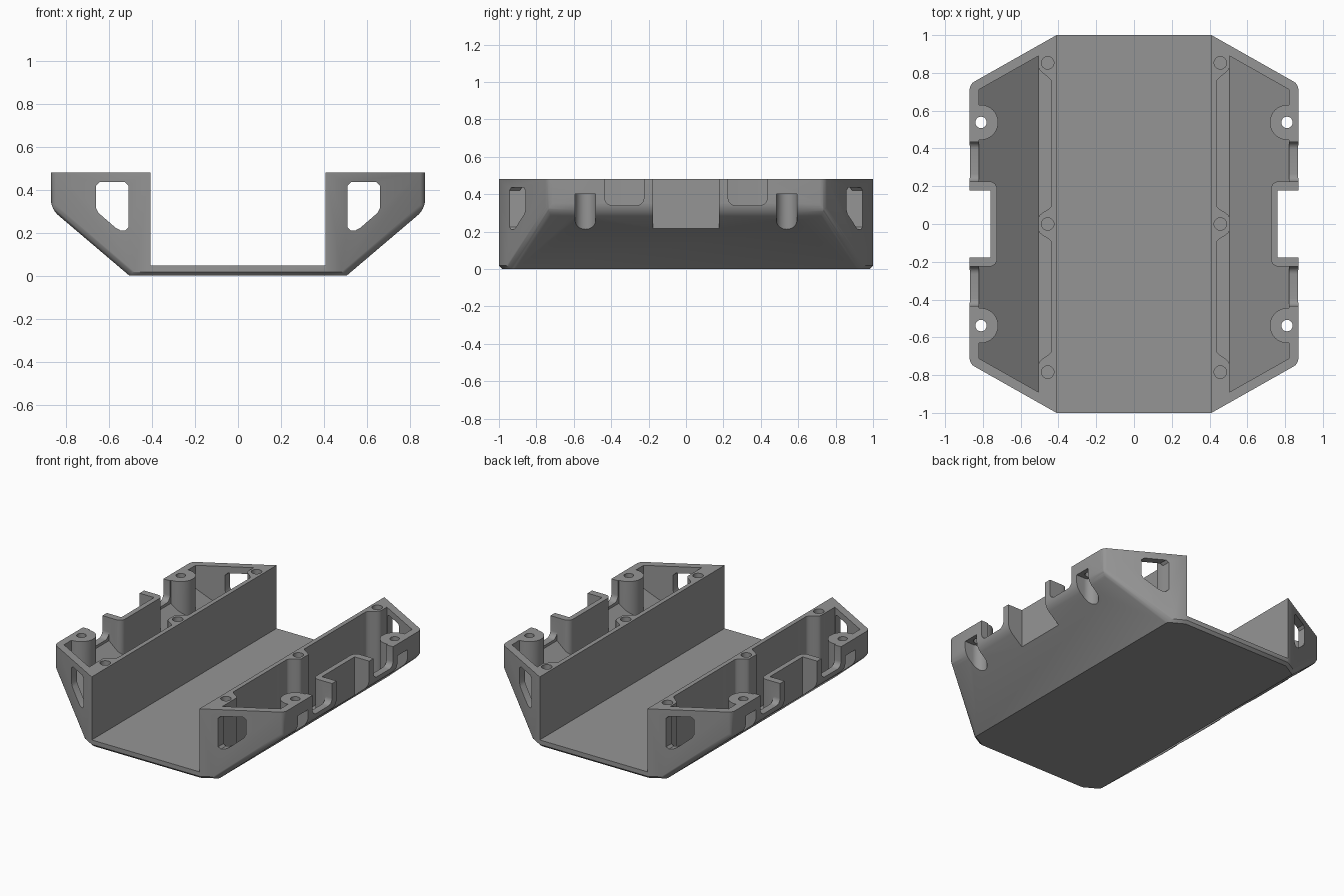
import bpy, bmesh, math
from mathutils import Vector

if "Cube" in bpy.data.objects:
    bpy.data.objects.remove(bpy.data.objects["Cube"])

grey = bpy.data.materials.new("mid grey")
grey.diffuse_color = (0.3, 0.3, 0.3, 1)
grey.use_nodes = True
grey.node_tree.nodes["Principled BSDF"].inputs["Base Color"].default_value = grey.diffuse_color
TOP = 0.48


def make(name, bm, helper=True):
    bmesh.ops.recalc_face_normals(bm, faces=bm.faces)
    me = bpy.data.meshes.new(name)
    bm.to_mesh(me)
    bm.free()
    me.materials.append(grey)
    ob = bpy.data.objects.new(name, me)
    bpy.context.collection.objects.link(ob)
    ob.hide_render = helper
    return ob


def prism(name, pts, lo, hi, axis="z"):
    """Extrude a plan (x, y) along z, an (x, z) profile along y or a (y, z) one along x."""
    def place(p, t):
        return {"z": (p[0], p[1], t), "y": (p[0], t, p[1]), "x": (t, p[0], p[1])}[axis]
    bm = bmesh.new()
    a = [bm.verts.new(place(p, lo)) for p in pts]
    b = [bm.verts.new(place(p, hi)) for p in pts]
    bm.faces.new(a)
    bm.faces.new(b[::-1])
    for i in range(len(pts)):
        j = (i + 1) % len(pts)
        bm.faces.new((a[i], b[i], b[j], a[j]))
    return make(name, bm)


def box(name, x0, x1, y0, y1, z0, z1):
    return prism(name, [(x0, y0), (x1, y0), (x1, y1), (x0, y1)], z0, z1)


def arc(cx, cy, r, a0, a1, n=12):
    return [(cx + r * math.cos(math.radians(a0 + (a1 - a0) * i / n)),
             cy + r * math.sin(math.radians(a0 + (a1 - a0) * i / n))) for i in range(n + 1)]


def cylinder(name, x, y, r, z0, z1):
    return prism(name, arc(x, y, r, 0, 352.5, 47), z0, z1)


def flare(x0, y0, x1, y1, n=8):
    """S-shaped blend between two plan points."""
    return [(x0 + (x1 - x0) * (0.5 - 0.5 * math.cos(math.pi * i / n)),
             y0 + (y1 - y0) * i / n) for i in range(n + 1)]


def slice_off(bm, n, p):
    res = bmesh.ops.bisect_plane(bm, geom=bm.verts[:] + bm.edges[:] + bm.faces[:], dist=1e-6,
                                 plane_co=p, plane_no=n, clear_outer=True)
    edges = [e for e in res["geom_cut"] if isinstance(e, bmesh.types.BMEdge)]
    if edges:
        bmesh.ops.edgeloop_fill(bm, edges=edges)


def round_edge(bm, n1, n2, p, r, steps):
    """Round the edge where two outer planes meet at point p."""
    c = Vector(p) - r * (n1 + n2) / (1 + n1.dot(n2))
    for i in range(1, steps + 1):
        n = n1.slerp(n2, i / (steps + 1))
        slice_off(bm, n, c + n * r)


def boolean(ob, other, op="DIFFERENCE"):
    m = ob.modifiers.new(other.name, "BOOLEAN")
    m.operation, m.object, m.solver = op, other, "EXACT"


def cheek(s):
    return Vector((0.26, 0.46 * s, 0)).normalized()


# Outer hull, right half: flat bottom, sloped flank, angled ends
down, side = Vector((0, 0, -1)), Vector((1, 0, 0))
slope = Vector((0.31, 0, -0.365)).normalized()
bm = bmesh.new()
bmesh.ops.create_cube(bm, size=2)
for v in bm.verts:
    v.co = Vector((0.87 if v.co.x > 0 else -0.1, v.co.y, TOP if v.co.z > 0 else 0))
slice_off(bm, slope, (0.505, 0, 0))
round_edge(bm, side, slope, (0.87, 0, 0.31), 0.1, 6)
for s in (1, -1):
    end, ck = Vector((0, s, 0)), cheek(s)
    slice_off(bm, ck, (0.41, s, 0))
    round_edge(bm, ck, side, (0.87, 0.74 * s, 0), 0.05, 5)
    round_edge(bm, ck, slope, (0.505, 0.9463 * s, 0), 0.05, 5)
    round_edge(bm, end, down, (0, s, 0), 0.03, 1)
    round_edge(bm, ck, down, (0.41, s, 0), 0.03, 1)
hull = make("hull", bm, helper=False)
helpers = []


def cut(ob):
    boolean(hull, ob)
    helpers.append(ob)


# Central channel
cut(box("channel_cutter", -0.5, 0.408, -1.2, 1.2, 0.048, 0.7))

# Side pod cavity with sloped floor and angled ends
cavity = prism("cavity_cutter", [(0.438, 0.05), (0.505, 0.05), (0.82, 0.322), (0.82, 0.6),
                                 (0.438, 0.6)], -1, 1, "y")
bm = bmesh.new()
bm.from_mesh(cavity.data)
for s in (1, -1):
    slice_off(bm, cheek(s), (0.505, 0.89 * s, 0))
bm.to_mesh(cavity.data)
bm.free()

# Material left standing in the cavity: inner posts, screw bosses, recess wall
keep = [
    prism("rear_post", [(0.40, 1.1), (0.40, 0.75)] + flare(0.437, 0.75, 0.505, 0.83)
          + [(0.505, 1.1)], -0.1, 0.7),
    prism("front_post", [(0.40, -1.1), (0.505, -1.1)] + flare(0.505, -0.74, 0.437, -0.67)
          + [(0.40, -0.67)], -0.1, 0.7),
    prism("middle_post", [(0.40, -0.1)] + flare(0.437, -0.1, 0.505, -0.035)
          + flare(0.505, 0.035, 0.437, 0.1) + [(0.40, 0.1)], -0.1, 0.7),
    prism("recess_wall", [(0.9, 0.225)] + arc(0.765, 0.185, 0.04, 90, 180, 6)
          + arc(0.765, -0.185, 0.04, 180, 270, 6) + [(0.9, -0.225)], -0.1, 0.7)]
for s in (1, -1):
    keep.append(prism("screw_boss", [(0.9, 0.538 * s + 0.093)]
                      + arc(0.812, 0.538 * s, 0.093, 90, 270, 20)
                      + [(0.9, 0.538 * s - 0.093)], -0.1, 0.7))
for k in keep:
    boolean(cavity, k)
helpers += keep
cut(cavity)

# Recess in the middle of the outer wall
cut(box("recess_cutter", 0.76, 1, -0.177, 0.177, -0.2, 0.7))

# Windows through the angled ends
cut(prism("window_cutter", [(0.525, 0.435), (0.645, 0.435), (0.66, 0.42), (0.66, 0.315),
                            (0.65, 0.293), (0.568, 0.222), (0.545, 0.21), (0.525, 0.21),
                            (0.51, 0.225), (0.51, 0.42)], -1.2, 1.2, "y"))

for s in (1, -1):
    # Lowered lips in the outer wall
    mid = 0.33 * s
    cut(prism("lip_cutter", arc(mid - 0.065, 0.38, 0.04, 180, 270, 6)
              + arc(mid + 0.065, 0.38, 0.04, 270, 360, 6)
              + [(mid + 0.105, 0.7), (mid - 0.105, 0.7)], 0.79, 1, "x"))
    # Screw holes with open pockets below
    y = 0.538 * s
    cut(cylinder("screw_hole_cutter", 0.81, y, 0.03, -0.2, 0.7))
    cut(prism("screw_pocket_cutter", [(1, y + 0.055)] + arc(0.81, y, 0.055, 90, 270, 20)
              + [(1, y - 0.055)], -0.2, 0.4))

# Blind holes in the inner posts
for y in (0.853, 0, -0.784):
    cut(cylinder("post_hole_cutter", 0.457, y, 0.033, 0.25, 0.7))

# Mirror to the left half, bake and shade
m = hull.modifiers.new("mirror", "MIRROR")
m.use_bisect_axis[0] = True
bpy.ops.object.select_all(action="DESELECT")
hull.select_set(True)
bpy.context.view_layer.objects.active = hull
bpy.ops.object.convert(target="MESH")
bpy.ops.object.shade_smooth_by_angle(angle=math.radians(30))
for h in helpers:
    bpy.data.objects.remove(h)
